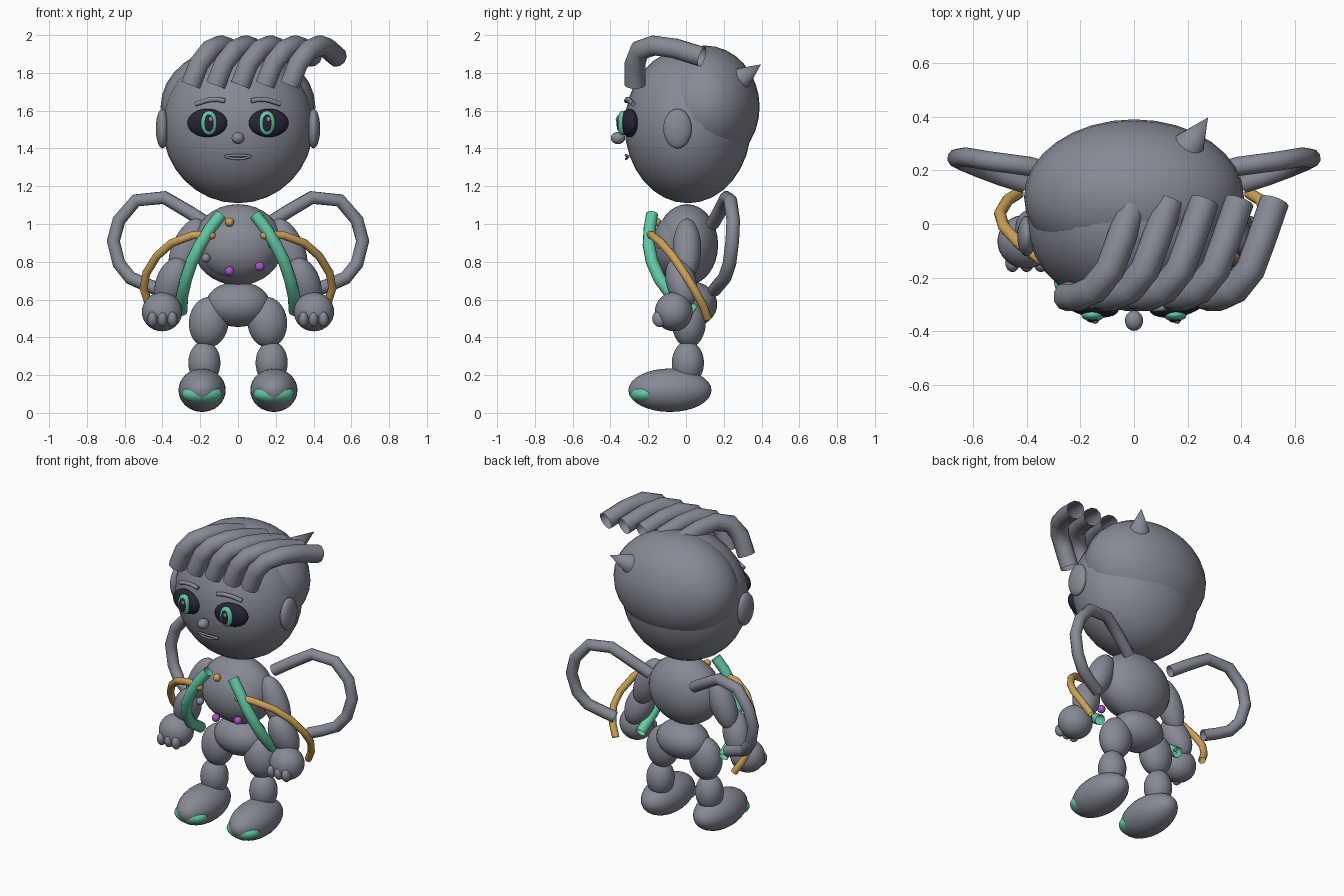
import bpy
from mathutils import Vector

cube = bpy.data.objects.get("Cube")
if cube:
    bpy.data.objects.remove(cube, do_unlink=True)


def material(name, r, g, b):
    m = bpy.data.materials.new(name)
    m.use_nodes = True
    m.diffuse_color = (r, g, b, 1)
    m.node_tree.nodes["Principled BSDF"].inputs["Base Color"].default_value = (r, g, b, 1)
    return m


grey = material("slate grey", .24, .255, .3)
dark = material("dark violet", .02, .018, .035)
green = material("mint green", .12, .6, .38)
gold = material("gold", .6, .36, .09)
purple = material("purple", .38, .09, .6)


def finish(name, mat):
    ob = bpy.context.object
    ob.name = name
    ob.data.materials.clear()
    ob.data.materials.append(mat)
    bpy.ops.object.shade_smooth()
    return ob


def ball(name, loc, size, mat=grey, rot=(0, 0, 0), seg=32):
    bpy.ops.mesh.primitive_uv_sphere_add(segments=seg, ring_count=seg // 2, location=loc, rotation=rot)
    bpy.context.object.scale = size
    return finish(name, mat)


def tube(name, points, radius, mat=grey, caps=False):
    cu = bpy.data.curves.new(name, "CURVE")
    cu.dimensions = "3D"
    cu.bevel_depth = radius
    cu.bevel_resolution = 3
    cu.use_fill_caps = caps
    sp = cu.splines.new("POLY")
    sp.points.add(len(points) - 1)
    for p, co in zip(sp.points, points):
        p.co = (*co, 1)
    ob = bpy.data.objects.new(name, cu)
    bpy.context.collection.objects.link(ob)
    bpy.ops.object.select_all(action="DESELECT")
    ob.select_set(True)
    bpy.context.view_layer.objects.active = ob
    bpy.ops.object.convert(target="MESH")
    return finish(name, mat)


def flip(points, s):
    return [(s * x, y, z) for x, y, z in points]


# Head, hair cap, nose
ball("head", (0, .01, 1.52), (.4, .335, .41))
ball("hair_cap", (0, .1, 1.62), (.41, .29, .325))
ball("nose", (0, -.36, 1.455), (.034, .038, .032), seg=20)

# Mouth
tube("upper_lip", [(-.07, -.305, 1.358), (-.03, -.318, 1.364), (.03, -.318, 1.364), (.07, -.305, 1.358)], .007, caps=True)
tube("lower_lip", [(-.07, -.305, 1.358), (-.03, -.316, 1.346), (.03, -.316, 1.346), (.07, -.305, 1.358)], .007, caps=True)

# Swept fringe of five open tubes
lock = [(-.25, -.27, 1.735), (-.205, -.27, 1.85), (-.15, -.245, 1.92), (-.09, -.17, 1.945),
        (-.05, -.06, 1.93), (.0, .085, 1.885)]
for i in range(5):
    tube(f"hair_lock_{i + 1}", [(x + .131 * i, y, z) for x, y, z in lock], .055)

# Horn at the back of the head
base, tip = Vector((.2, .285, 1.765)), Vector((.276, .397, 1.845))
axis = tip - base
bpy.ops.mesh.primitive_cone_add(vertices=16, radius1=.065, radius2=0, depth=axis.length,
                                location=(base + tip) / 2, rotation=axis.to_track_quat("Z", "Y").to_euler())
horn = finish("horn", grey)
bpy.ops.object.shade_smooth_by_angle()

# Torso
ball("torso", (0, .005, .89), (.24, .165, .215))
ball("belly", (0, -.04, .88), (.215, .14, .18))
ball("pelvis", (0, .03, .575), (.17, .135, .12))

# Chest studs
for name, x, y, z, r, mat in [("purple_stud_1", -.045, -.165, .75, .025, purple),
                              ("purple_stud_2", .115, -.165, .775, .025, purple),
                              ("grey_stud", -.17, -.15, .82, .024, grey),
                              ("gold_stud_1", -.045, -.155, 1.01, .024, gold),
                              ("gold_stud_2", .18, -.14, .89, .02, gold)]:
    ball(name, (x, y, z), (r, r, r), mat, seg=16)

wing = [(.16, .14, 1.0), (.27, .18, 1.07), (.39, .215, 1.14), (.54, .235, 1.125), (.63, .25, 1.02), (.66, .245, .91),
        (.63, .23, .79), (.57, .205, .715), (.49, .175, .68), (.41, .15, .65)]
cord = [(.13, -.195, .945), (.24, -.18, .94), (.35, -.13, .9), (.43, -.07, .83), (.485, -.01, .74),
        (.5, .04, .66), (.47, .09, .57), (.43, .115, .5)]
strap = [(.09, -.18, 1.05), (.145, -.192, .98), (.2, -.197, .89), (.245, -.18, .8), (.275, -.14, .71),
         (.295, -.075, .62), (.3, .045, .54)]
brow = [(.07, -.315, 1.652), (.11, -.312, 1.66), (.16, -.3, 1.656), (.225, -.28, 1.635)]

# Mirrored parts
for s, side in ((1, "left"), (-1, "right")):
    # Face
    ball(side + "_ear", (s * .4, -.045, 1.505), (.035, .075, .105))
    ball(side + "_eye", (s * .163, -.3, 1.535), (.108, .045, .075), dark, (0, 0, s * .2))
    ball(side + "_iris", (s * .153, -.338, 1.535), (.044, .025, .065), green, seg=24)
    ball(side + "_pupil", (s * .153, -.354, 1.535), (.026, .014, .046), dark, seg=20)
    ball(side + "_eye_glint", (s * .153 + .008, -.364, 1.555), (.012, .008, .014), grey, seg=12)
    tube(side + "_eyebrow", flip(brow, s), .013, caps=True)

    # Tube wing, shoulder cord and strap
    tube(side + "_wing", flip(wing, s), .036)
    tube(side + "_cord", flip(cord, s), .022, gold)
    tube(side + "_strap", flip(strap, s), .033, green)
    ball(side + "_cord_end", (s * .14, -.2, .94), (.022, .022, .022), gold, seg=12)

    # Arm and hand
    ball(side + "_upper_arm", (s * .27, .005, .87), (.08, .075, .17), rot=(0, -s * .4, 0))
    ball(side + "_forearm", (s * .35, -.025, .69), (.085, .08, .14), rot=(.25, -s * .35, 0))
    ball(side + "_hand", (s * .402, -.065, .535), (.107, .1, .103))
    for i in (-1, 0, 1):
        ball(side + f"_finger_{i + 2}", (s * .4 + i * .053, -.145, .495), (.027, .033, .042),
             rot=(.35, 0, 0), seg=16)

    # Leg and foot
    ball(side + "_thigh", (s * .155, .015, .48), (.105, .09, .135), rot=(0, -s * .1, 0))
    ball(side + "_shin", (s * .178, .01, .265), (.085, .085, .115))
    ball(side + "_foot", (s * .19, -.085, .12), (.125, .22, .115))
    ball(side + "_toe_patch", (s * .19, -.215, .1), (.108, .081, .055), green)
